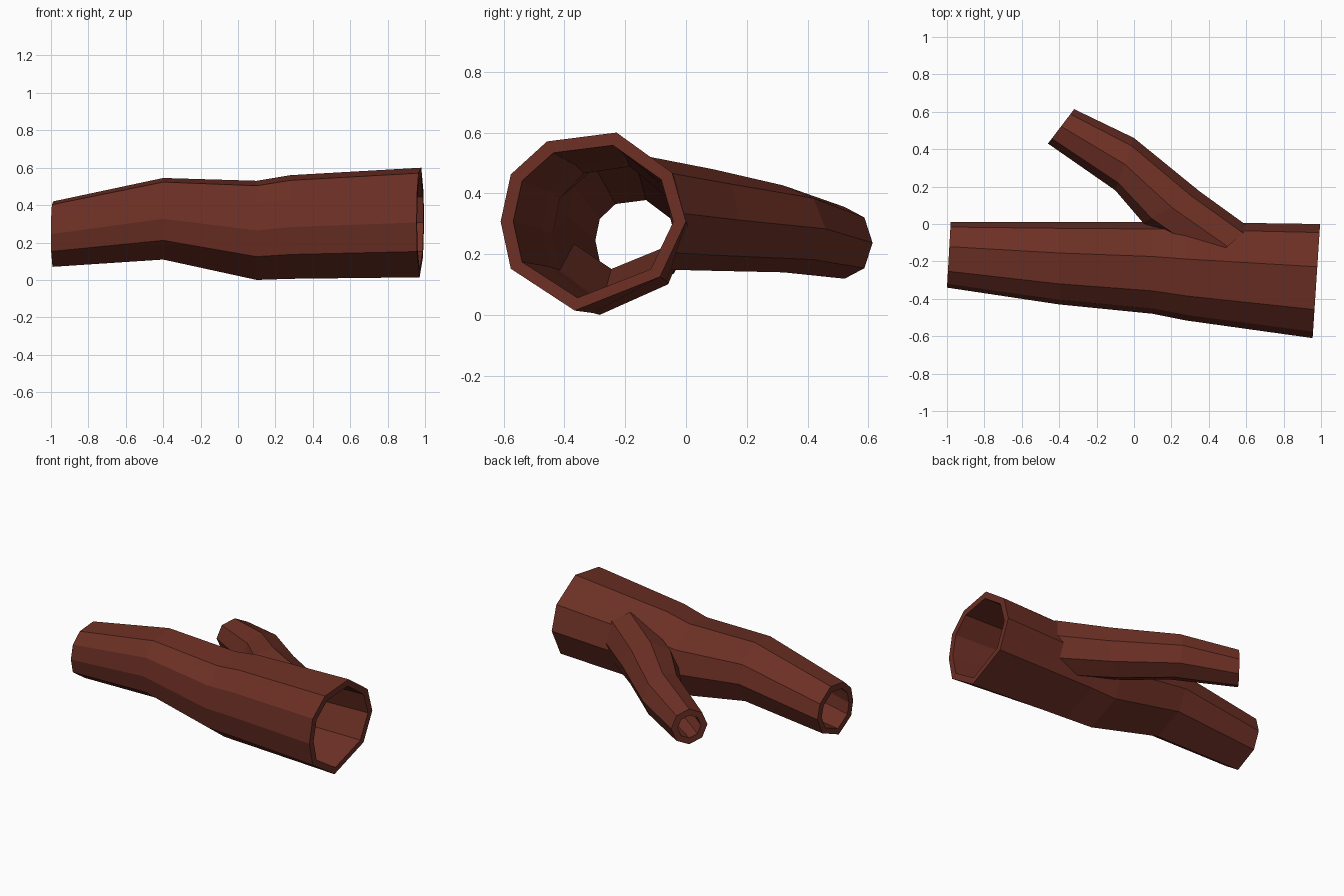
import bpy
import bmesh
import math
from mathutils import Vector

default_cube = bpy.data.objects.get("Cube")
if default_cube:
    bpy.data.objects.remove(default_cube, do_unlink=True)

bark = bpy.data.materials.new("reddish brown bark")
bark.use_nodes = True
colour = (0.15, 0.029, 0.018, 1)
bark.diffuse_color = colour
bark.node_tree.nodes["Principled BSDF"].inputs["Base Color"].default_value = colour

WALL = 0.042


def loft(name, rings):
    """Closed solid through equal-sized rings of points."""
    bm = bmesh.new()
    loops = [[bm.verts.new(p) for p in ring] for ring in rings]
    for a, b in zip(loops, loops[1:]):
        for i in range(len(a)):
            j = (i + 1) % len(a)
            bm.faces.new((a[i], a[j], b[j], b[i]))
    bm.faces.new(loops[0])
    bm.faces.new(loops[-1])
    bmesh.ops.recalc_face_normals(bm, faces=bm.faces)
    mesh = bpy.data.meshes.new(name)
    bm.to_mesh(mesh)
    bm.free()
    mesh.materials.append(bark)
    obj = bpy.data.objects.new(name, mesh)
    bpy.context.collection.objects.link(obj)
    return obj


def overshoot(ring, neighbour):
    """Push an end ring past the mouth so that the cut is open."""
    return [p + (p - q) * 0.08 for p, q in zip(ring, neighbour)]


# Uneven nine-sided trunk section (y, z)
SECTION = [(0.25, 1), (-0.5, 0.9), (-0.89, 0.53), (-1, 0), (-0.89, -0.53),
           (-0.2, -1), (0.72, -0.62), (1, 0), (0.85, 0.55)]
# x, y, z, half width, half height, slant
TRUNK = [(-0.99, -0.165, 0.245, 0.175, 0.175, 0.01),
         (-0.4, -0.21, 0.327, 0.22, 0.218, 0),
         (0.1, -0.235, 0.265, 0.245, 0.265, 0),
         (0.28, -0.253, 0.283, 0.263, 0.277, 0),
         (0.975, -0.305, 0.307, 0.305, 0.293, 0.02)]


def trunk_rings(inset):
    return [[Vector((x + slant * u, y + (w - inset) * u, z + (h - inset) * v))
             for u, v in SECTION] for x, y, z, w, h, slant in TRUNK]


# Centre, sideways half width (x, y), half height
BRANCH = [((0.5, -0.12, 0.335), (0.12, 0.1), 0.185),
          ((0.2, 0.09, 0.312), (0.15, 0.085), 0.167),
          ((-0.05, 0.32, 0.283), (0.05, 0.14), 0.143),
          ((-0.39, 0.522, 0.237), (0.07, 0.092), 0.118)]


def branch_rings(inset, sides=8):
    rings = []
    for centre, side, height in BRANCH:
        across = Vector((*side, 0))
        across *= (across.length - inset) / across.length
        up = Vector((0, 0, height - inset))
        angles = [math.tau * i / sides for i in range(sides)]
        rings.append([Vector(centre) + across * math.cos(a) + up * math.sin(a)
                      for a in angles])
    return rings


# Outer bark
log = loft("hollow_log", trunk_rings(0))
branch = loft("branch", branch_rings(0))

# Hollows through both limbs
bore = trunk_rings(WALL)
bore[0] = overshoot(bore[0], bore[1])
bore[-1] = overshoot(bore[-1], bore[-2])
trunk_hollow = loft("trunk_hollow", bore)
bore = branch_rings(WALL)
bore[-1] = overshoot(bore[-1], bore[-2])
branch_hollow = loft("branch_hollow", bore)

# Join the limbs, then open them up
helpers = [(branch, "UNION"), (trunk_hollow, "DIFFERENCE"), (branch_hollow, "DIFFERENCE")]
for helper, operation in helpers:
    helper.hide_render = True
    mod = log.modifiers.new(helper.name, "BOOLEAN")
    mod.operation = operation
    mod.solver = "EXACT"
    mod.object = helper

graph = bpy.context.evaluated_depsgraph_get()
result = bpy.data.meshes.new_from_object(log.evaluated_get(graph))
log.modifiers.clear()
log.data = result
log.data.materials.clear()
log.data.materials.append(bark)
for polygon in log.data.polygons:
    polygon.material_index = 0
for helper, operation in helpers:
    bpy.data.objects.remove(helper, do_unlink=True)
